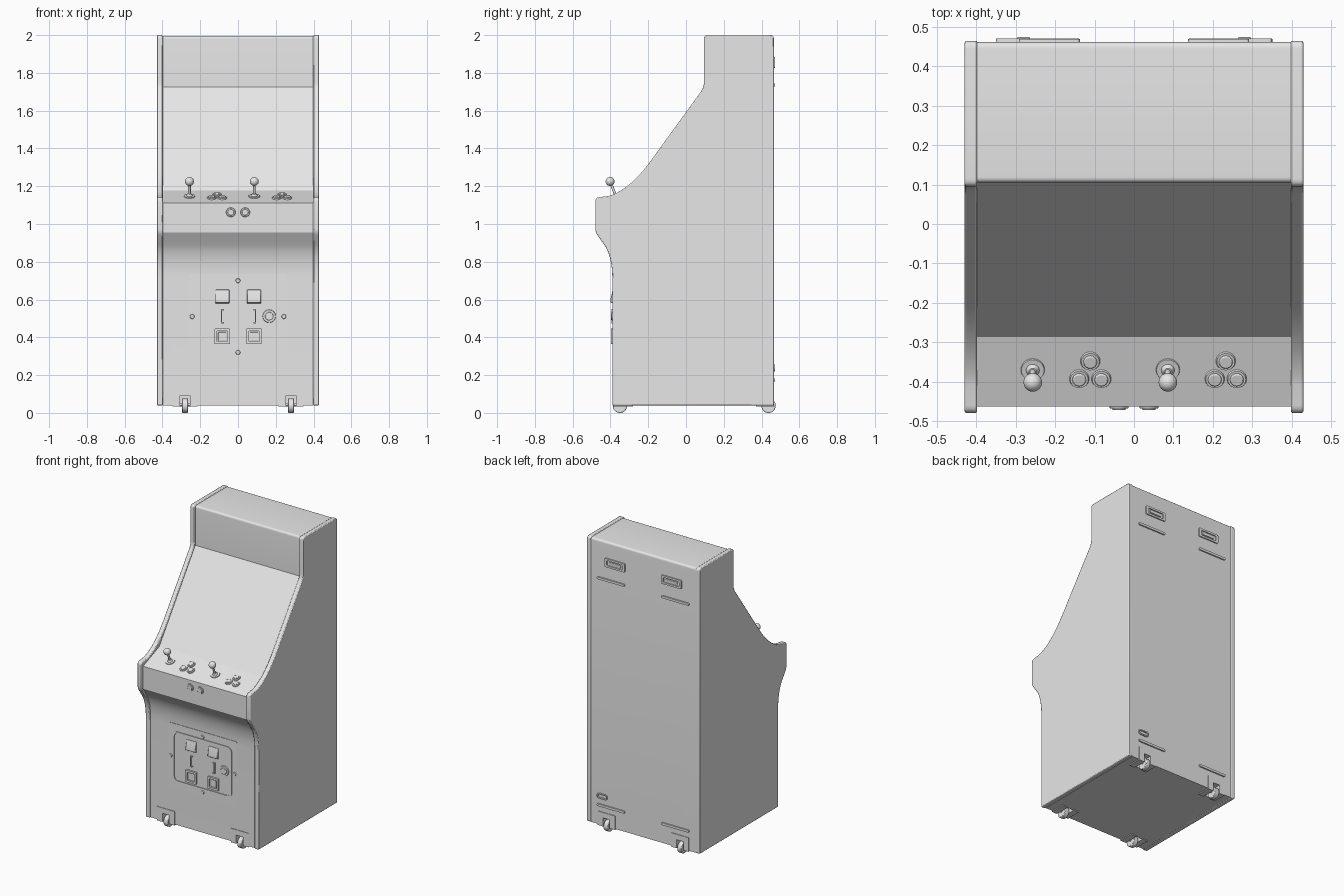
import bpy, bmesh, math
from mathutils import Vector, Matrix

cube = bpy.data.objects.get("Cube")
if cube:
    bpy.data.objects.remove(cube, do_unlink=True)

grey = bpy.data.materials.new("plain_grey")
grey.use_nodes = True
grey.diffuse_color = (0.8, 0.8, 0.8, 1)
for node in grey.node_tree.nodes:
    if node.type == 'BSDF_PRINCIPLED':
        node.inputs["Base Color"].default_value = (0.8, 0.8, 0.8, 1)


def finish(name, bm, bevel=0, smooth=True):
    bmesh.ops.recalc_face_normals(bm, faces=bm.faces)
    mesh = bpy.data.meshes.new(name)
    bm.to_mesh(mesh)
    bm.free()
    ob = bpy.data.objects.new(name, mesh)
    bpy.context.collection.objects.link(ob)
    mesh.materials.append(grey)
    if smooth:
        smooth_object(ob)
    if bevel:
        mod = ob.modifiers.new("Bevel", 'BEVEL')
        mod.width, mod.segments = bevel, 2
        mod.limit_method, mod.angle_limit = 'ANGLE', math.radians(40)
    return ob


def activate(ob):
    bpy.ops.object.select_all(action='DESELECT')
    ob.select_set(True)
    bpy.context.view_layer.objects.active = ob


def smooth_object(ob):
    activate(ob)
    bpy.ops.object.shade_smooth_by_angle(angle=math.radians(30))


def quad(a, c, b, n=8):
    """Points of a quadratic curve from a to b, pulled towards c."""
    a, b, c = Vector(a), Vector(b), Vector(c)
    return [a * (1 - t) ** 2 + c * 2 * t * (1 - t) + b * t * t for t in (i / n for i in range(n + 1))]


def prism(name, loop, lo, hi, place, **kw):
    bm = bmesh.new()
    ends = [[bm.verts.new(place(p, d)) for p in loop] for d in (lo, hi)]
    for e in ends:
        bm.faces.new(e)
    for i in range(len(loop)):
        j = (i + 1) % len(loop)
        bm.faces.new((ends[0][i], ends[0][j], ends[1][j], ends[1][i]))
    return finish(name, bm, **kw)


def along_x(p, d):
    return (d, p[0], p[1])


def along_y(p, d):
    return (p[0], d, p[1])


def rounded(cx, cz, w, h, r, n=5):
    """Rounded rectangle outline."""
    pts = []
    for k, (sx, sz) in enumerate(((1, 1), (-1, 1), (-1, -1), (1, -1))):
        for i in range(n + 1):
            a = (k + i / n) * math.pi / 2
            pts.append((cx + sx * (w / 2 - r) + r * math.cos(a), cz + sz * (h / 2 - r) + r * math.sin(a)))
    return pts


def frame(name, outer, inner, y0, y1):
    bm = bmesh.new()
    rings = [[bm.verts.new(along_y(p, y)) for p in loop]
             for loop, y in ((outer, y0), (outer, y1), (inner, y1), (inner, y0))]
    n = len(outer)
    for k in range(4):
        a, b = rings[k], rings[(k + 1) % 4]
        for i in range(n):
            j = (i + 1) % n
            bm.faces.new((a[i], a[j], b[j], b[i]))
    return finish(name, bm)


def box(name, x, y, z, bevel=0):
    bm = bmesh.new()
    bmesh.ops.create_cube(bm, size=1)
    for v in bm.verts:
        v.co = [(s[0] + s[1]) / 2 + c * (s[1] - s[0]) for c, s in zip(v.co, (x, y, z))]
    return finish(name, bm, bevel, False)


def cyl(name, p0, p1, r0, r1=None, n=24, bevel=0):
    p0, p1 = Vector(p0), Vector(p1)
    d = p1 - p0
    m = Matrix.Translation((p0 + p1) / 2) @ d.to_track_quat('Z', 'Y').to_matrix().to_4x4()
    bm = bmesh.new()
    bmesh.ops.create_cone(bm, cap_ends=True, segments=n, radius1=r0,
                          radius2=r0 if r1 is None else r1, depth=d.length, matrix=m)
    return finish(name, bm, bevel)


def ball(name, c, r):
    bm = bmesh.new()
    bmesh.ops.create_uvsphere(bm, u_segments=24, v_segments=14, radius=r, matrix=Matrix.Translation(c))
    return finish(name, bm)


# Side panels
side = [(-.39, .04)] + quad((-.39, .71), (-.39, .83), (-.435, .893))
side += quad((-.47, .942), (-.48, .957), (-.48, .975), 4) + quad((-.48, 1.12), (-.48, 1.14), (-.46, 1.142), 4)
side += quad((-.41, 1.148), (-.30, 1.18), (-.19, 1.33), 12) + quad((.071, 1.69), (.095, 1.72), (.095, 1.75), 6)
side += quad((.095, 1.98), (.095, 2), (.115, 2), 5) + quad((.445, 2), (.465, 2), (.465, 1.98), 5) + [(.465, .04)]
for s, label in ((1, "left"), (-1, "right")):
    prism(label + "_side_panel", side, s * .398, s * .43, along_x, bevel=.005)

# Cabinet body between the panels
core = [(-.38, .04)] + quad((-.38, .71), (-.38, .83), (-.423, .895))
core += [(-.463, .955), (-.463, 1.11), (-.287, 1.178), (.105, 1.725)]
core += quad((.105, 1.98), (.105, 1.996), (.12, 1.996), 5) + quad((.445, 1.996), (.462, 1.996), (.462, 1.98), 5)
core += [(.462, .04)]
body = prism("cabinet_body", core, -.399, .399, along_x, smooth=False)

# Wheel wells, wheels and their mounting plates
for s in (1, -1):
    for y, face, out in ((-.35, -.38, -1), (.437, .462, 1)):
        def span(a, b):
            return tuple(sorted((s * a, s * b)))
        well = box("well_cutter", span(.255, .306), (y - .06, y + .06), (-.02, .093))
        mod = body.modifiers.new("Well", 'BOOLEAN')
        mod.operation, mod.solver, mod.object = 'DIFFERENCE', 'EXACT', well
        activate(body)
        bpy.ops.object.modifier_apply(modifier=mod.name)
        bpy.data.objects.remove(well, do_unlink=True)
        cyl("caster_wheel", (s * .264, y, .038), (s * .297, y, .038), .038, n=32, bevel=.004)
        cyl("caster_axle", (s * .25, y, .042), (s * .31, y, .042), .008, n=12)
        depth = tuple(sorted((face - out * .002, face + out * .004)))
        box("caster_plate_top", span(.214, .347), depth, (.093, .13))
        for a, b in ((.214, .255), (.306, .347)):
            box("caster_plate_side", span(a, b), depth, (.036, .093))
            low, high = (-.384, -.28) if out < 0 else (.37, .466)
            box("caster_plate_under", span(a, b), (low, high), (.034, .042))
smooth_object(body)

# Coin door
prism("coin_door_plate", rounded(0, .51, .52, .45, .01), -.384, -.378, along_y)
frame("coin_door_rim", rounded(0, .512, .446, .346, .035), rounded(0, .512, .426, .326, .027), -.389, -.38)
for x, z in ((-.243, .51), (.243, .51), (0, .70), (0, .32)):
    cyl("door_screw", (x, -.38, z), (x, -.39, z), .014, .010, 16)
for x in (-.083, .085):
    # Coin slots with sloping faces, and framed return openings
    wedge = [(-.38, .578), (-.40, .585), (-.40, .60), (-.388, .652), (-.38, .652)]
    prism("coin_slot", wedge, x - .037, x + .037, along_x, bevel=.003)
    frame("coin_return_frame", rounded(x, .405, .082, .082, .004), rounded(x, .405, .056, .056, .003), -.397, -.38)
    box("coin_return_flap", (x - .022, x + .022), (-.389, -.38), (.383, .427), .002)
for x, s in ((-.087, -1), (.093, 1)):
    box("door_pull_bar", (x - .003, x + .003), (-.394, -.382), (.478, .545))
    for z in (.474, .543):
        box("door_pull_end", tuple(sorted((x + s * .003, x - s * .012))), (-.394, -.382), (z, z + .006))
cyl("lock_rim", (.165, -.38, .512), (.165, -.39, .512), .036, .033, 16)
cyl("lock_barrel", (.165, -.38, .512), (.165, -.396, .512), .022, n=20, bevel=.003)

# Controls on the sloping panel
normal = Vector((0, -.36, .933))


def on_panel(x, y, h=0):
    return Vector((x, y, 1.11 + (y + .463) * .386)) + normal * h


def button(name, base, axis):
    cyl(name + "_collar", base - axis * .003, base + axis * .006, .026, .023)
    cyl(name + "_cap", base, base + axis * .012, .017, bevel=.003)


for x in (-.257, .086):
    cyl("joystick_base", on_panel(x, -.37, -.003), on_panel(x, -.37, .005), .031, .029)
    cyl("joystick_boot", on_panel(x, -.37), on_panel(x, -.37, .016), .02, .010)
    cyl("joystick_shaft", on_panel(x, -.37), (x, -.40, 1.22), .007, n=16)
    ball("joystick_knob", (x, -.402, 1.225), .0235)
for x in (-.111, .233):
    for dx, y in ((0, -.348), (-.028, -.393), (.028, -.393)):
        button("action_button", on_panel(x + dx, y), normal)
for x in (-.038, .038):
    button("start_button", Vector((x, -.463, 1.062)), Vector((0, -.8, 0)))

# Back handles, vents and power socket
for s in (1, -1):
    x = s * .215
    frame("back_handle_frame", rounded(x, 1.855, .155, .06, .008), rounded(x, 1.855, .12, .034, .006), .458, .47)
    box("back_handle_grip", (x - .045, x + .045), (.458, .468), (1.847, 1.863), .002)
    for z in (1.735, .175):
        prism("vent_bar", rounded(s * .245, z, .21, .016, .007), .458, .471, along_y)
frame("power_socket", rounded(.312, .238, .08, .036, .017), rounded(.312, .238, .064, .02, .009), .458, .47)
